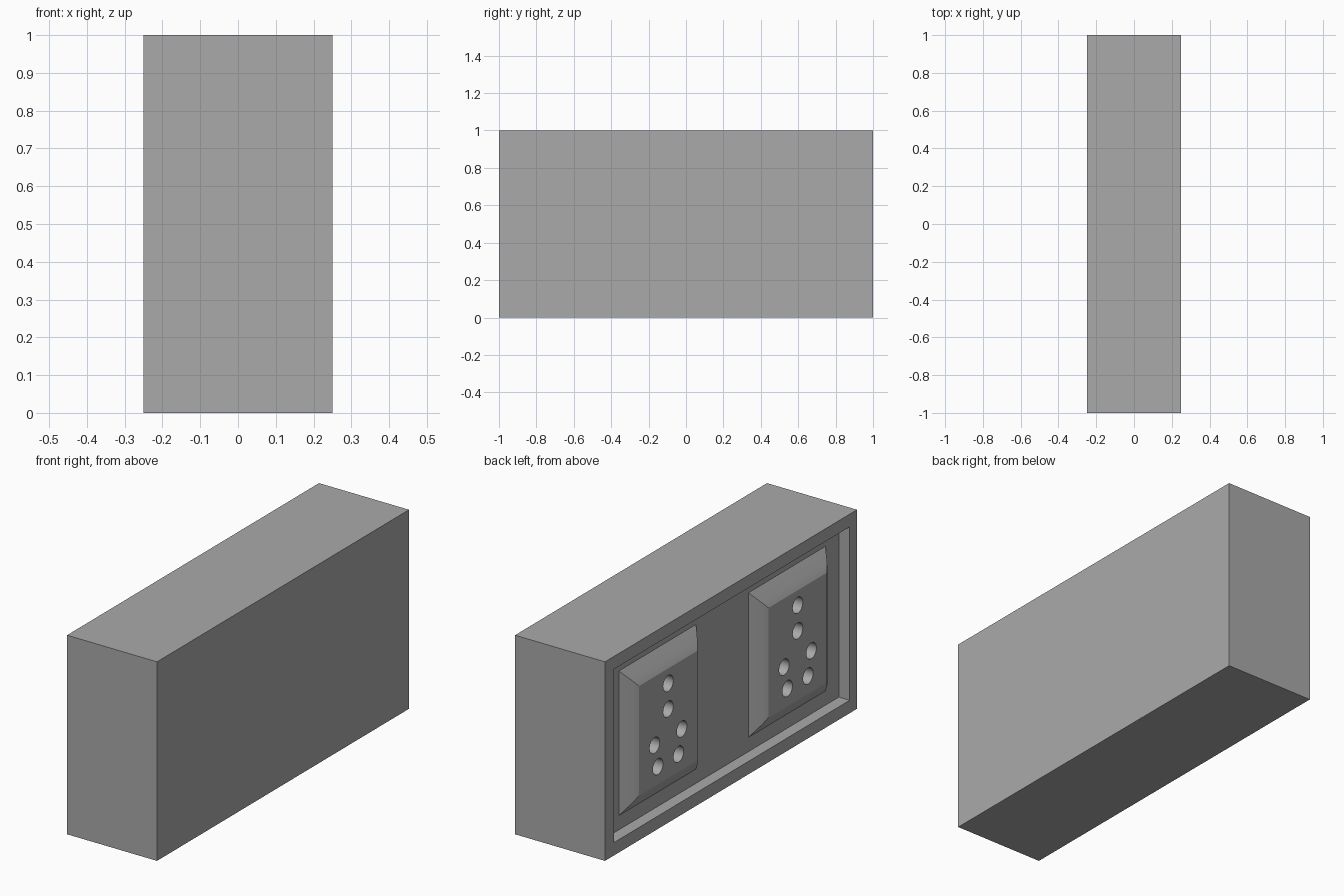
import bpy
import bmesh
import math
from mathutils import Matrix, Vector

cube = bpy.data.objects.get("Cube")
if cube:
    bpy.data.objects.remove(cube, do_unlink=True)

grey = bpy.data.materials.new("mid_grey")
grey.use_nodes = True
grey.diffuse_color = (0.4, 0.4, 0.4, 1)
grey.node_tree.nodes["Principled BSDF"].inputs["Base Color"].default_value = (0.4, 0.4, 0.4, 1)

FACE = -0.25        # x of the panel face
FLOOR = -0.19       # x of the recess floor
PAD_Y = (0.498, -0.53)
HOLES = [(0, 0.70), (0, 0.571), (0.108, 0.43), (-0.108, 0.43), (0.082, 0.313), (-0.082, 0.313)]


def finish(name, bm):
    bmesh.ops.recalc_face_normals(bm, faces=bm.faces)
    mesh = bpy.data.meshes.new(name)
    bm.to_mesh(mesh)
    bm.free()
    mesh.materials.append(grey)
    obj = bpy.data.objects.new(name, mesh)
    bpy.context.collection.objects.link(obj)
    return obj


def box(name, low, high):
    low, high = Vector(low), Vector(high)
    bm = bmesh.new()
    bmesh.ops.create_cube(bm, size=1, matrix=Matrix.Translation((low + high) / 2)
                          @ Matrix.Diagonal((*(high - low), 1)))
    return finish(name, bm)


def stepped_pad(name, y):
    # Rectangular rings, each narrower and further out than the last
    rings = []
    bm = bmesh.new()
    for x, half_y, half_z in ((FLOOR + 0.005, 0.306, 0.363), (FLOOR, 0.306, 0.363),
                              (FLOOR - 0.044, 0.257, 0.304), (FACE, 0.232, 0.275)):
        rings.append([bm.verts.new((x, y + a * half_y, 0.5 + b * half_z))
                      for a, b in ((-1, -1), (1, -1), (1, 1), (-1, 1))])
    for lower, upper in zip(rings, rings[1:]):
        for i in range(4):
            j = (i + 1) % 4
            bm.faces.new((lower[i], lower[j], upper[j], upper[i]))
    bm.faces.new(rings[0])
    bm.faces.new(rings[-1])
    return finish(name, bm)


def hole_cutter():
    bm = bmesh.new()
    for y in PAD_Y:
        for dy, z in HOLES:
            bmesh.ops.create_cone(bm, cap_ends=True, segments=32, radius1=0.04, radius2=0.04, depth=0.2,
                                  matrix=Matrix.Translation((FACE, y + dy, z))
                                  @ Matrix.Rotation(math.pi / 2, 4, 'Y'))
    return finish("hole_cutter", bm)


def cut(obj, cutter):
    mod = obj.modifiers.new("cut", 'BOOLEAN')
    mod.operation = 'DIFFERENCE'
    mod.solver = 'EXACT'
    mod.object = cutter
    bpy.ops.object.select_all(action='DESELECT')
    obj.select_set(True)
    bpy.context.view_layer.objects.active = obj
    bpy.ops.object.modifier_apply(modifier=mod.name)


# Block with a shallow recess in one long side
body = box("body", (FACE, -1, 0), (0.25, 1, 1))
recess = box("recess_cutter", (FACE - 0.1, -0.942, 0.065), (FLOOR, 0.928, 0.936))
holes = hole_cutter()
cut(body, recess)

# Two raised pads with drilled holes
pads = [stepped_pad(name, y) for name, y in zip(("back_pad", "front_pad"), PAD_Y)]
for obj in [body] + pads:
    cut(obj, holes)
    bpy.ops.object.shade_smooth_by_angle(angle=math.radians(15))

for cutter in (recess, holes):
    bpy.data.objects.remove(cutter, do_unlink=True)
